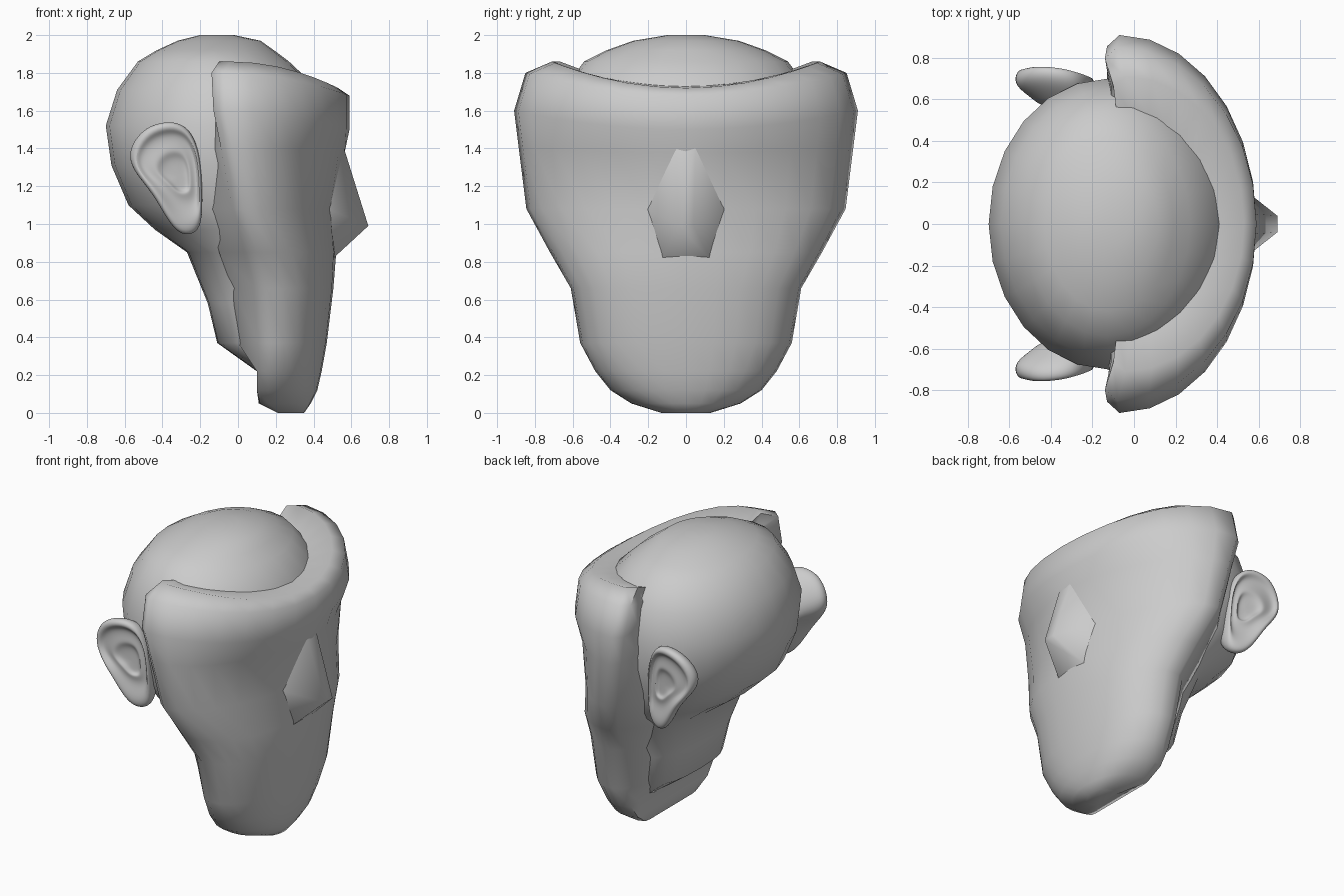
import bpy, bmesh, math

if "Cube" in bpy.data.objects:
    bpy.data.objects.remove(bpy.data.objects["Cube"])


def finish(name, bm, angle=60, subsurf=0):
    bmesh.ops.recalc_face_normals(bm, faces=bm.faces)
    me = bpy.data.meshes.new(name)
    bm.to_mesh(me)
    bm.free()
    ob = bpy.data.objects.new(name, me)
    bpy.context.collection.objects.link(ob)
    if subsurf:
        m = ob.modifiers.new("Subdivision", 'SUBSURF')
        m.levels = m.render_levels = subsurf
    bpy.ops.object.select_all(action='DESELECT')
    ob.select_set(True)
    bpy.context.view_layer.objects.active = ob
    bpy.ops.object.shade_smooth_by_angle(angle=math.radians(angle))
    return ob


def loft(rings):
    """Skin a list of closed point rings and cap both ends."""
    bm = bmesh.new()
    vs = [[bm.verts.new(p) for p in r] for r in rings]
    n = len(vs[0])
    for a, b in zip(vs, vs[1:]):
        for i in range(n):
            j = (i + 1) % n
            bm.faces.new((a[i], a[j], b[j], b[i]))
    bm.faces.new(vs[0])
    bm.faces.new(vs[-1])
    return bm


def power(v, p):
    return math.copysign(abs(v) ** p, v)


# cranium and neck: z, back x, front x, half width, squareness
head = [(2.0, -.20, -.02, .10, 1), (1.97, -.32, .12, .28, 1),
        (1.92, -.43, .19, .42, 1), (1.86, -.53, .27, .54, 1),
        (1.71, -.64, .43, .65, 1), (1.52, -.70, .45, .70, 1),
        (1.31, -.67, .45, .70, 1), (1.10, -.58, .42, .66, 1),
        (.97, -.44, .40, .61, .95), (.85, -.27, .40, .54, .85),
        (.58, -.16, .40, .45, .75), (.37, -.11, .36, .40, .7),
        (.22, .10, .32, .36, .7)]
rings = []
for z, xb, xf, w, p in head:
    ring = []
    for i in range(24):
        t = math.tau * i / 24
        ring.append(((xb + xf) / 2 + (xf - xb) / 2 * power(math.cos(t), p),
                     w * power(math.sin(t), p), z))
    rings.append(ring)
finish("cranium", loft(rings))


# face shell: front z, side z, front x, side x, half width,
# inner back edge x and half width, its drop, eye hollow depth
face = [(1.73, 1.80, .38, -.02, .54, -.05, .50, .06, 0),
        (1.72, 1.86, .53, -.04, .71, -.09, .60, .10, 0),
        (1.68, 1.80, .59, -.08, .85, -.11, .66, .05, 0),
        (1.50, 1.60, .59, -.07, .91, -.12, .68, 0, 0),
        (1.38, 1.40, .565, -.03, .885, -.13, .67, 0, .04),
        (1.08, 1.08, .515, .03, .845, -.15, .62, 0, .035),
        (.85, .85, .52, .10, .72, -.10, .50, 0, .01),
        (.66, .66, .505, .15, .61, -.03, .44, 0, 0),
        (.37, .37, .47, .17, .56, 0, .36, 0, 0),
        (.22, .22, .443, .16, .48, .10, .36, 0, 0),
        (.12, .12, .42, .16, .40, .11, .31, 0, 0),
        (.05, .05, .385, .16, .29, .11, .23, 0, 0),
        (0, 0, .35, .23, .13, .22, .09, 0, 0)]
rings = []
for zf, zs, xf, xs, w, xi, wi, drop, hollow in face:
    p = .9 if zf < 1 else 1
    half = []
    for i in range(8):
        t = math.pi / 2 * i / 7
        c = max(math.cos(t), 0)
        half.append((xs + (xf - xs) * c ** p - hollow * math.sin(2 * t),
                     w * power(math.sin(t), p), zs + (zf - zs) * c * c))
    half.append((xs - min(.06, w * .15), w * .94, zs))
    half.append((xi, wi, zs - drop))
    rings.append([(x, -y, z) for x, y, z in half[:0:-1]] + half)
finish("face", loft(rings))

# nose wedge
bm = bmesh.new()
for x, y, z in [(.555, .05, 1.42), (.69, .04, .99), (.595, .06, .905),
                (.475, .21, 1.08), (.495, .13, .81), (.42, .12, 1.1)]:
    for s in (1, -1):
        bm.verts.new((x, y * s, z))
bmesh.ops.convex_hull(bm, input=bm.verts)
finish("nose", bm, 75)

# ears: shared outline, lofted from the head over the rim and into the bowl
outline = [(-.25, 1.49), (-.31, 1.53), (-.38, 1.54), (-.49, 1.51), (-.57, 1.41),
           (-.57, 1.31), (-.49, 1.21), (-.43, 1.13), (-.37, 1.02), (-.31, .95),
           (-.24, .945), (-.19, 1.0), (-.19, 1.17), (-.20, 1.37)]
# scale, distance from the middle, scale of the lower half
steps = [(.50, .56, .5), (.72, .61, .72), (.94, .67, .94), (1.03, .72, 1.03),
         (1.0, .76, 1.0), (.88, .765, .8), (.80, .73, .5), (.58, .73, .36),
         (.46, .735, .28), (.36, .715, .24), (.18, .71, .15)]
for side, s in (("left", 1), ("right", -1)):
    rings = []
    for k, y, low in steps:
        ring = []
        for x, z in outline:
            px = -.31 + (x + .31) * k
            pz = 1.25 + (z - 1.25) * (k if z > 1.25 else low)
            d = px + .47
            drop = .8 * d * d if d > 0 else 3 * d * d
            drop += .03 * max(0, (1.2 - pz) / .25)
            ring.append((px, s * (y - drop), pz))
        rings.append(ring)
    finish(side + "_ear", loft(rings), 80, 2)
